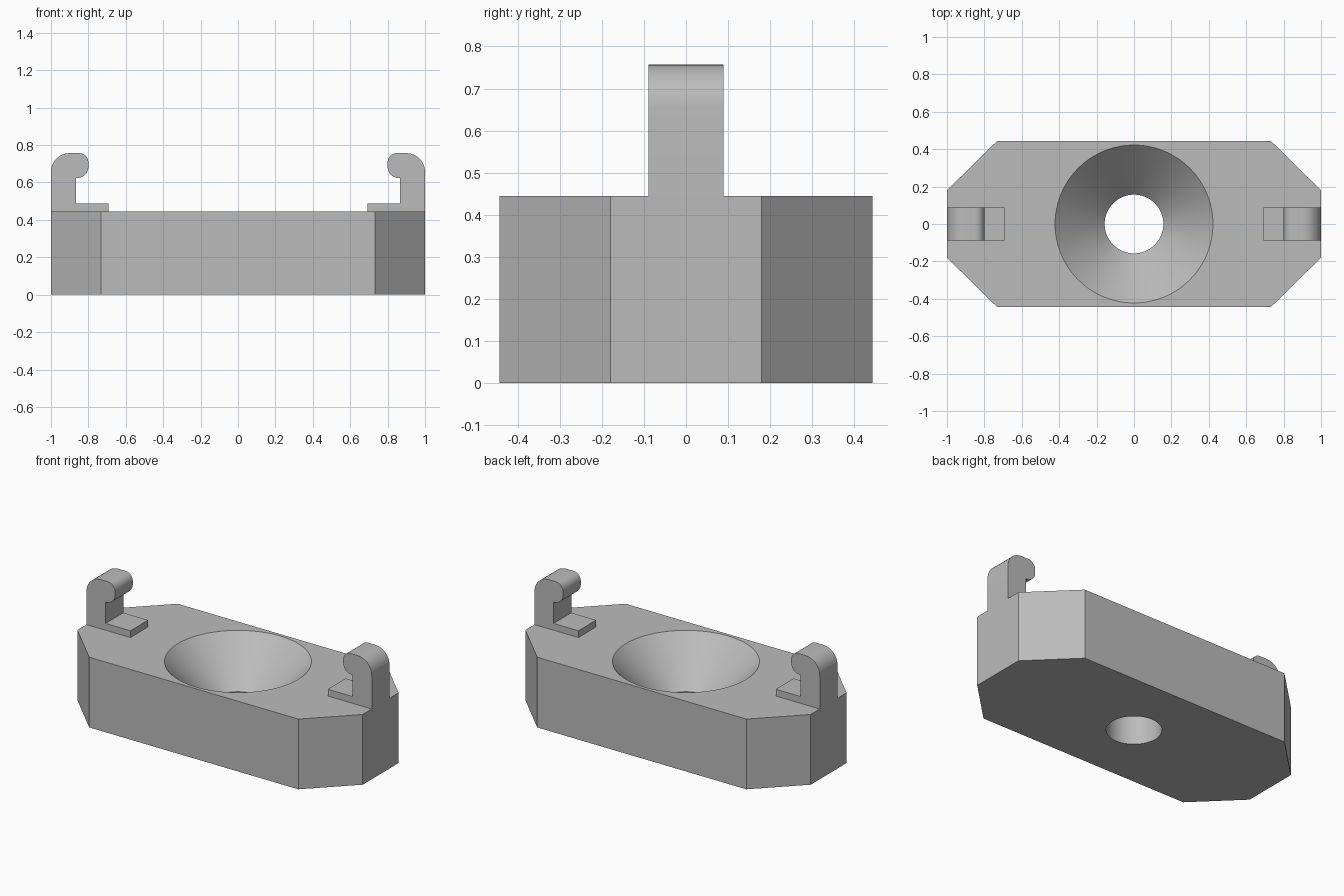
import bpy, bmesh, math

if "Cube" in bpy.data.objects:
    bpy.data.objects.remove(bpy.data.objects["Cube"])

grey = bpy.data.materials.new("light_grey")
grey.diffuse_color = (0.5, 0.5, 0.5, 1)
grey.use_nodes = True
grey.node_tree.nodes["Principled BSDF"].inputs["Base Color"].default_value = grey.diffuse_color


def make_object(name, bm):
    bmesh.ops.recalc_face_normals(bm, faces=bm.faces)
    mesh = bpy.data.meshes.new(name)
    bm.to_mesh(mesh)
    bm.free()
    mesh.materials.append(grey)
    obj = bpy.data.objects.new(name, mesh)
    bpy.context.collection.objects.link(obj)
    return obj


def prism(name, points, direction):
    """Extrude a closed 3D outline along a direction."""
    bm = bmesh.new()
    face = bm.faces.new([bm.verts.new(p) for p in points])
    ext = bmesh.ops.extrude_face_region(bm, geom=[face])
    verts = [g for g in ext["geom"] if isinstance(g, bmesh.types.BMVert)]
    bmesh.ops.translate(bm, verts=verts, vec=direction)
    return make_object(name, bm)


def lathe(name, profile, sides=96):
    """Turn an (r, z) profile about z, with capped ends."""
    bm = bmesh.new()
    rings = [[bm.verts.new((r * math.cos(i * math.tau / sides),
                            r * math.sin(i * math.tau / sides), z))
              for i in range(sides)] for r, z in profile]
    for a, b in zip(rings, rings[1:]):
        for i in range(sides):
            j = (i + 1) % sides
            bm.faces.new((a[i], a[j], b[j], b[i]))
    bm.faces.new(rings[0])
    bm.faces.new(rings[-1])
    return make_object(name, bm)


def arc(cx, cz, r, start, end, steps=10):
    return [(cx + r * math.cos(math.radians(start + (end - start) * i / steps)),
             cz + r * math.sin(math.radians(start + (end - start) * i / steps)))
            for i in range(steps + 1)]


def finish(obj):
    bpy.ops.object.select_all(action='DESELECT')
    obj.select_set(True)
    bpy.context.view_layer.objects.active = obj
    for mod in list(obj.modifiers):
        bpy.ops.object.modifier_apply(modifier=mod.name)
    bpy.ops.object.shade_smooth_by_angle(angle=math.radians(30))


TOP = 0.445

# Base block with chamfered corners
outline = [(1, -0.18), (1, 0.18), (0.733, 0.443), (-0.733, 0.443),
           (-1, 0.18), (-1, -0.18), (-0.733, -0.443), (0.733, -0.443)]
base = prism("base_block", [(x, y, 0) for x, y in outline], (0, 0, TOP))

# Countersunk screw hole
cutter = lathe("hole_cutter", [(0.157, -0.05), (0.157, 0.18),
                               (0.422, TOP), (0.472, TOP + 0.05)])
cutter.hide_render = True
cut = base.modifiers.new("countersink", 'BOOLEAN')
cut.operation = 'DIFFERENCE'
cut.solver = 'EXACT'
cut.object = cutter
finish(base)
bpy.data.objects.remove(cutter)

# Hooked clips with a small foot, mirrored to both ends
profile = [(-1, TOP), (-0.692, TOP), (-0.692, 0.488), (-0.866, 0.488), (-0.866, 0.624)]
profile += arc(-0.86, 0.684, 0.06, -90, 0)
profile += arc(-0.85, 0.707, 0.05, 0, 90)
profile += arc(-0.9, 0.657, 0.1, 90, 180)
clips = prism("hook_clips", [(x, -0.089, z) for x, z in profile], (0, 0.178, 0))
clips.modifiers.new("both_ends", 'MIRROR').use_mirror_merge = False
finish(clips)
